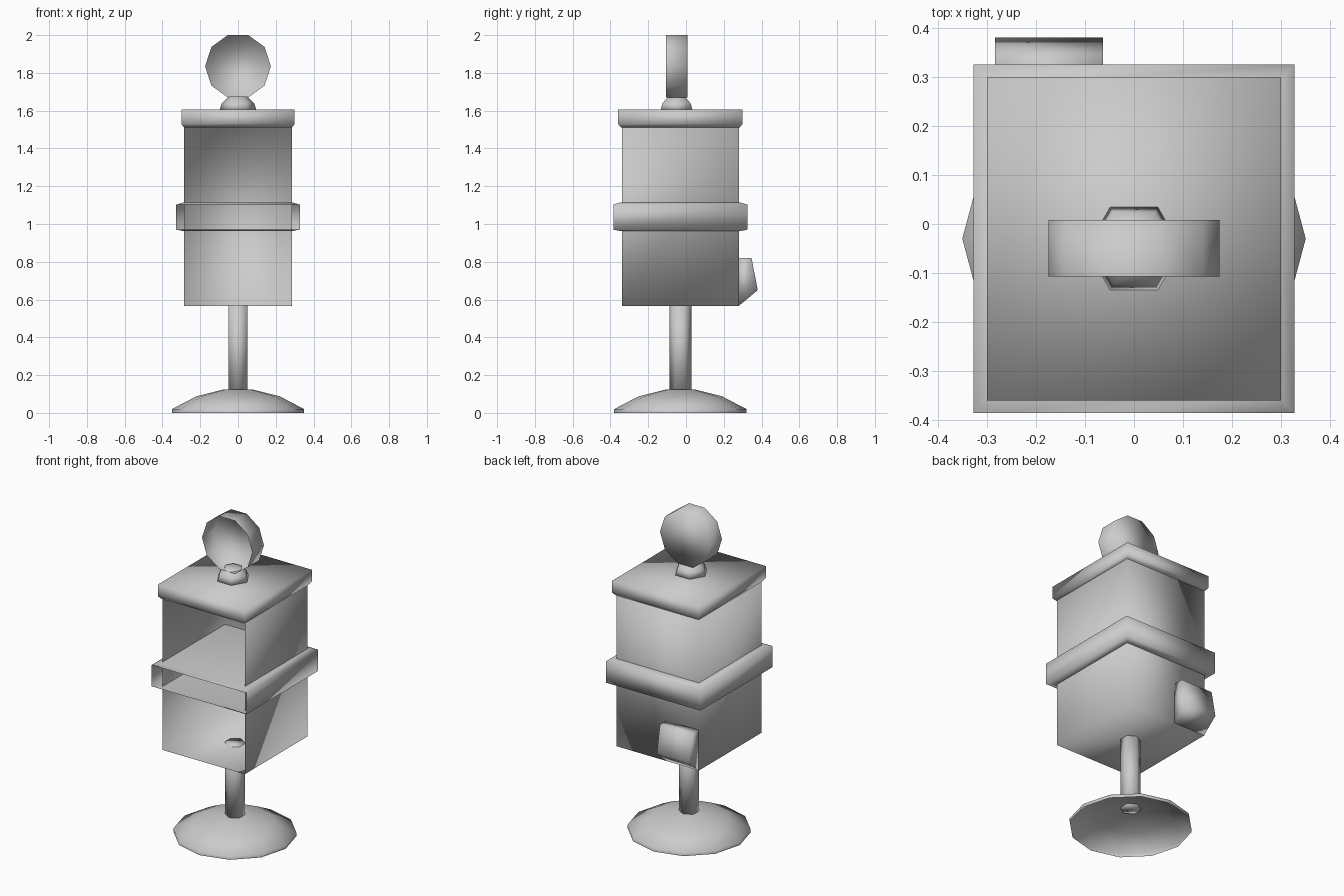
import bpy, bmesh
from math import pi, sin, cos

if "Cube" in bpy.data.objects:
    bpy.data.objects.remove(bpy.data.objects["Cube"])

CY = -0.03  # depth centre of the cabinet and stand


def finish(name, bm, recalc=True):
    if recalc:
        bmesh.ops.recalc_face_normals(bm, faces=bm.faces)
    me = bpy.data.meshes.new(name)
    bm.to_mesh(me)
    bm.free()
    for p in me.polygons:
        p.use_smooth = True
    ob = bpy.data.objects.new(name, me)
    bpy.context.collection.objects.link(ob)
    return ob


def loft(name, rings, cap_bottom=True, cap_top=True, skip=()):
    """Bridge rings of points; skip holds (level, side) faces left open."""
    bm = bmesh.new()
    vs = [[bm.verts.new(p) for p in r] for r in rings]
    n = len(rings[0])
    for k in range(len(vs) - 1):
        for i in range(n):
            if (k, i) not in skip:
                j = (i + 1) % n
                bm.faces.new((vs[k][i], vs[k][j], vs[k + 1][j], vs[k + 1][i]))
    if cap_bottom:
        bm.faces.new(vs[0][::-1])
    if cap_top:
        bm.faces.new(vs[-1])
    return finish(name, bm)


def rect(hx, hy, z):
    # side 0 is the front
    return [(-hx, CY - hy, z), (hx, CY - hy, z), (hx, CY + hy, z), (-hx, CY + hy, z)]


def ngon(n, r, z, cy, turn=0.0):
    return [(r * cos(turn + 2 * pi * i / n), cy + r * sin(turn + 2 * pi * i / n), z)
            for i in range(n)]


# Domed foot, hollow underneath
loft("foot", [ngon(12, r, z, CY) for r, z in
              ((0.35, 0.0), (0.35, 0.02), (0.22, 0.088), (0.08, 0.123))],
     cap_bottom=False)

# Six-sided post
loft("post", [ngon(6, 0.058, z, CY, pi / 2) for z in (0.115, 0.572)])

# Cabinet box, open at the front
loft("cabinet", [rect(0.285, 0.31, 0.567), rect(0.285, 0.31, 1.515)], skip={(0, 0)})

# Belt around the cabinet, its top forming the inner shelf
loft("belt", [rect(0.285, 0.312, 0.962), rect(0.327, 0.355, 0.97),
              rect(0.327, 0.355, 1.103), rect(0.285, 0.312, 1.115)], skip={(1, 0)})

# Lid with chamfered lower edge
loft("lid", [rect(0.287, 0.315, 1.512), rect(0.3, 0.33, 1.53), rect(0.3, 0.33, 1.605)])

# Rounded six-sided neck
loft("neck", [ngon(6, r, z, -0.05) for r, z in
              ((0.098, 1.603), (0.085, 1.64), (0.05, 1.675))])

# Ten-sided round sign, hollow from the front
disc = [[(0.174 * cos(pi * i / 5), y, 1.835 + 0.174 * sin(pi * i / 5)) for i in range(10)]
        for y in (-0.107, 0.008)]
loft("round_sign", disc, cap_bottom=False)

# Chute on the back
profile = [(0.28, 0.567), (0.38, 0.65), (0.347, 0.82), (0.28, 0.82)]
loft("chute", [[(x, y, z) for y, z in profile] for x in (-0.283, -0.063)])
